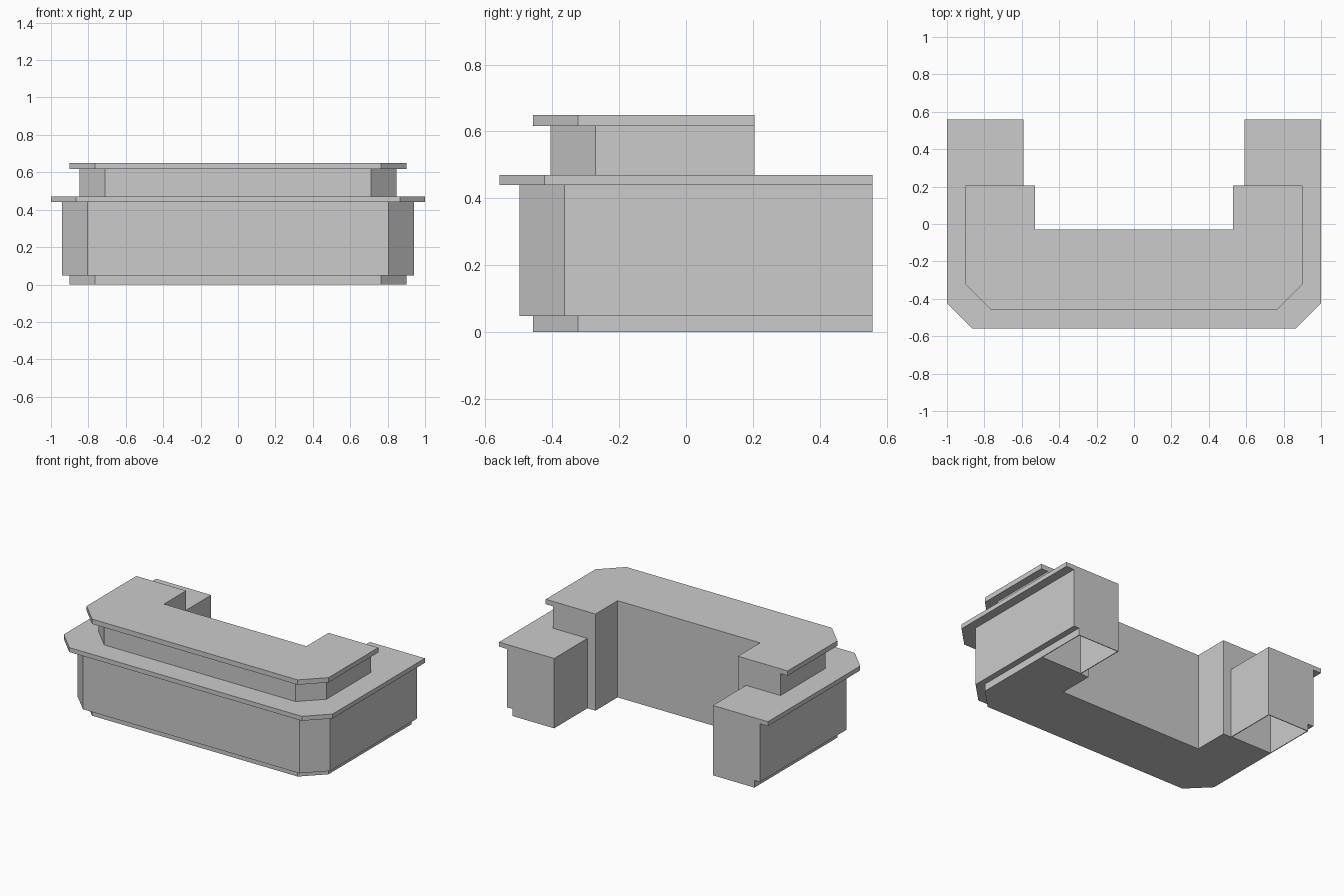
import bpy
import bmesh

cube = bpy.data.objects.get("Cube")
if cube:
    bpy.data.objects.remove(cube, do_unlink=True)

# One plain grey for the whole desk
grey = bpy.data.materials.new("plain_grey")
grey.use_nodes = True
colour = (0.6, 0.6, 0.6, 1)
grey.diffuse_color = colour
grey.node_tree.nodes["Principled BSDF"].inputs["Base Color"].default_value = colour

HALF_X, FRONT_Y, BACK_Y = 1.0, -0.558, 0.558
CHAMFER = 0.135
RECESS_X, RECESS_Y = 0.53, -0.03     # inner corner of the work side
WING_X, STEP_Y = 0.59, 0.205         # narrower wings begin here


def prism(name, outline, z0, z1):
    """Extrude a closed outline from z0 to z1."""
    bm = bmesh.new()
    base = bm.faces.new([bm.verts.new((x, y, z0)) for x, y in outline])
    grown = bmesh.ops.extrude_face_region(bm, geom=[base], use_keep_orig=True)
    top = [v for v in grown["geom"] if isinstance(v, bmesh.types.BMVert)]
    bmesh.ops.translate(bm, verts=top, vec=(0, 0, z1 - z0))
    bmesh.ops.recalc_face_normals(bm, faces=bm.faces)
    mesh = bpy.data.meshes.new(name)
    bm.to_mesh(mesh)
    bm.free()
    mesh.materials.append(grey)
    obj = bpy.data.objects.new(name, mesh)
    bpy.context.collection.objects.link(obj)
    return obj


def u_outline(inset, wings):
    """U-shaped plan with chamfered front corners, mirrored in x."""
    x, y = HALF_X - inset, FRONT_Y + inset
    half = [(RECESS_X, RECESS_Y), (RECESS_X, STEP_Y)]
    if wings:
        half += [(WING_X, STEP_Y), (WING_X, BACK_Y), (x, BACK_Y)]
    else:
        half += [(x, STEP_Y)]
    half += [(x, y + CHAMFER), (x - CHAMFER, y)]
    return half + [(-px, py) for px, py in reversed(half)]


# Stacked tiers: name, inset from the worktop edge, bottom, top, has wings
TIERS = [
    ("plinth", 0.10, 0.0, 0.048, True),
    ("desk_body", 0.06, 0.048, 0.44, True),
    ("worktop", 0.0, 0.44, 0.47, True),
    ("counter_riser", 0.153, 0.47, 0.617, False),
    ("counter_top", 0.10, 0.617, 0.65, False),
]
parts = {}
for name, inset, z0, z1, wings in TIERS:
    parts[name] = prism(name, u_outline(inset, wings), z0, z1)

# Hollow the wings from below, leaving thin side and end panels
WALL = 0.005
for side in (1, -1):
    x0, x1 = side * (WING_X + WALL), side * (HALF_X - 0.10 - WALL)
    y0, y1 = STEP_Y + WALL, BACK_Y - WALL
    cutter = prism("wing_cutter", [(x0, y0), (x1, y0), (x1, y1), (x0, y1)], -0.1, 0.6)
    cutter.hide_render = True
    for name in ("plinth", "desk_body"):
        obj = parts[name]
        mod = obj.modifiers.new("hollow", "BOOLEAN")
        mod.operation = "DIFFERENCE"
        mod.solver = "EXACT"
        mod.object = cutter
        bpy.context.view_layer.update()
        graph = bpy.context.evaluated_depsgraph_get()
        hollowed = bpy.data.meshes.new_from_object(obj.evaluated_get(graph))
        obj.modifiers.clear()
        obj.data = hollowed
    bpy.data.objects.remove(cutter, do_unlink=True)
